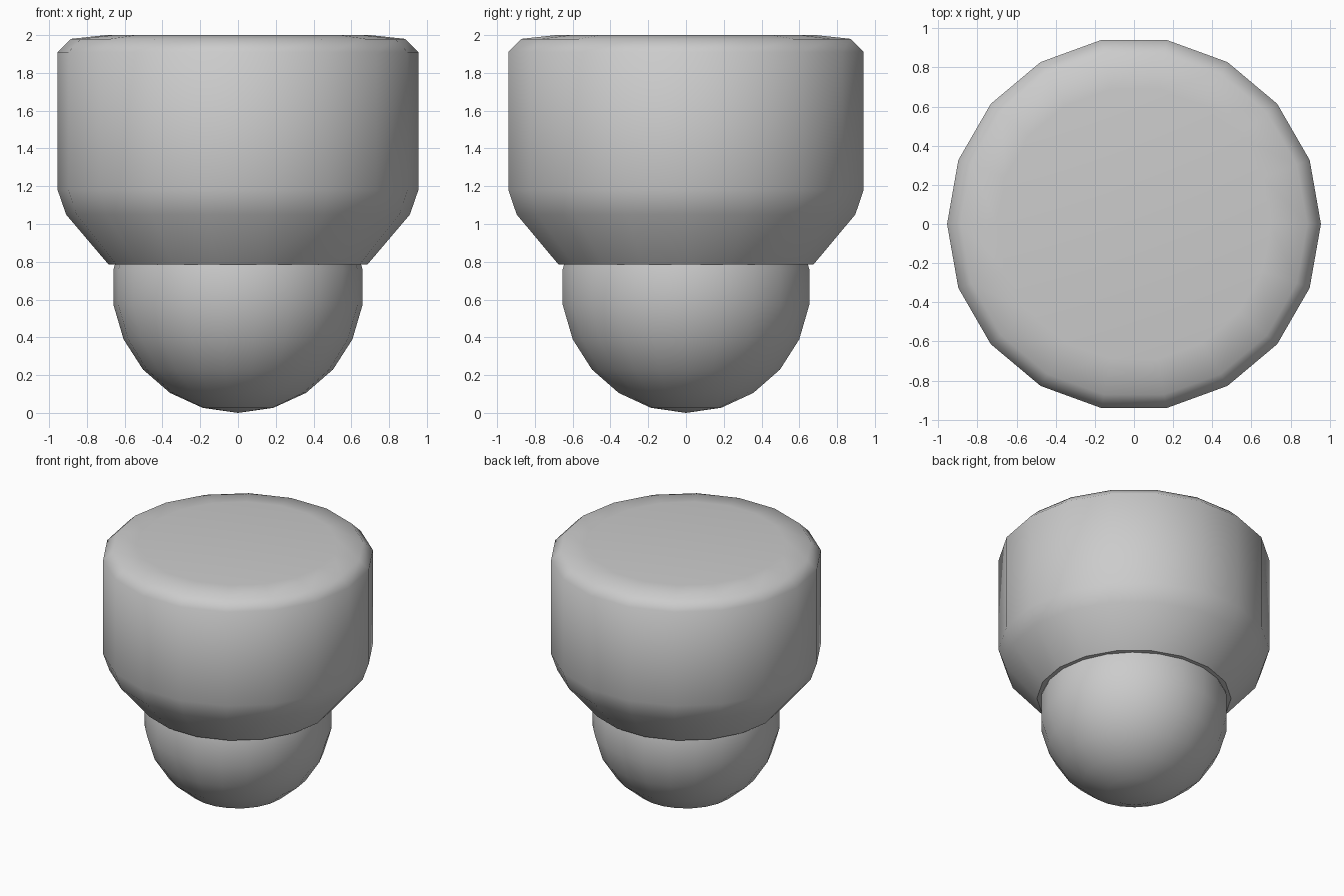
import bpy, bmesh
from math import cos, sin, pi, radians

if "Cube" in bpy.data.objects:
    bpy.data.objects.remove(bpy.data.objects["Cube"], do_unlink=True)

COLOUR = (0.6, 0.6, 0.6, 1)
grey = bpy.data.materials.new("plain grey")
grey.use_nodes = True
grey.diffuse_color = COLOUR
grey.node_tree.nodes["Principled BSDF"].inputs["Base Color"].default_value = COLOUR


def finish(name, bm):
    """Turn a bmesh into a smooth-shaded grey object."""
    bmesh.ops.recalc_face_normals(bm, faces=bm.faces)
    mesh = bpy.data.meshes.new(name)
    bm.to_mesh(mesh)
    bm.free()
    mesh.materials.append(grey)
    obj = bpy.data.objects.new(name, mesh)
    bpy.context.collection.objects.link(obj)
    bpy.ops.object.select_all(action="DESELECT")
    obj.select_set(True)
    bpy.context.view_layer.objects.active = obj
    bpy.ops.object.shade_smooth_by_angle(angle=radians(45))


def lathe(name, profile, sides):
    """Closed solid of revolution from (radius, height) pairs."""
    bm = bmesh.new()
    rings = [[bm.verts.new((r * cos(2 * pi * i / sides), r * sin(2 * pi * i / sides), z))
              for i in range(sides)] for r, z in profile]
    for low, high in zip(rings, rings[1:]):
        for i in range(sides):
            j = (i + 1) % sides
            bm.faces.new((low[i], low[j], high[j], high[i]))
    bm.faces.new(rings[0])
    bm.faces.new(rings[-1])
    finish(name, bm)


# Upper drum: tapered underside, straight wall, rounded top rim
lathe("upper_drum", [(0.685, 0.785), (0.91, 1.05), (0.955, 1.18),
                     (0.955, 1.91), (0.885, 1.98), (0.70, 2.0)], sides=18)

# Lower ball, its top hidden inside the drum, with a vertex facing front
RADIUS, SEGMENTS, RINGS = 0.666, 22, 11
ball = bmesh.new()
bmesh.ops.create_uvsphere(ball, u_segments=SEGMENTS, v_segments=RINGS, radius=RADIUS)
for v in ball.verts:
    v.co = (-v.co.y, v.co.x, v.co.z + RADIUS)
finish("lower_ball", ball)
